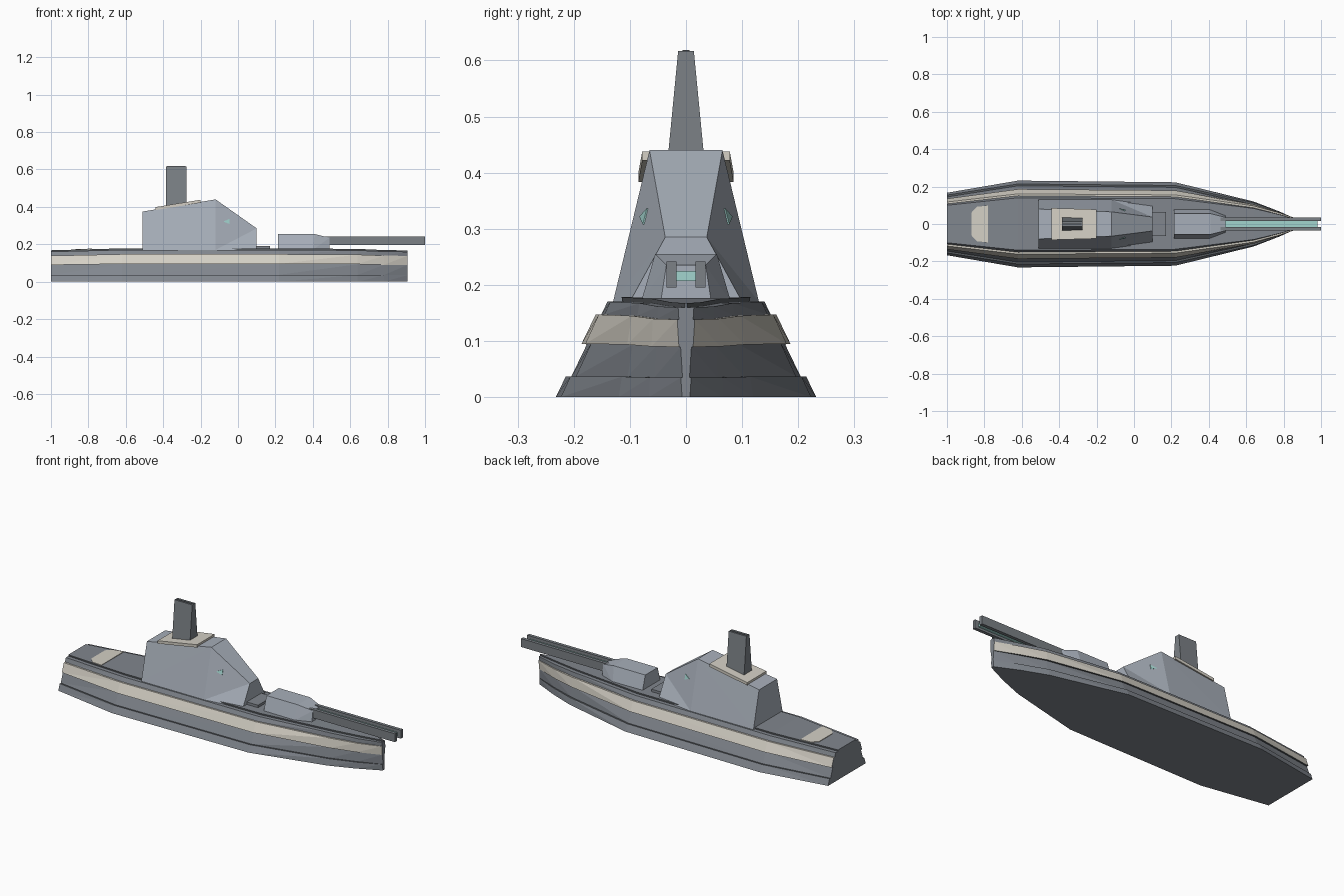
import bpy
import bmesh

default = bpy.data.objects.get("Cube")
if default:
    bpy.data.objects.remove(default, do_unlink=True)


def material(name, rgb):
    m = bpy.data.materials.new(name)
    m.use_nodes = True
    m.diffuse_color = (*rgb, 1)
    m.node_tree.nodes["Principled BSDF"].inputs["Base Color"].default_value = (*rgb, 1)
    return m


HULL = material("hull grey", (0.22, 0.24, 0.27))
UPPER = material("light grey", (0.39, 0.43, 0.49))
STRIPE = material("off white", (0.66, 0.63, 0.56))
DARK = material("dark grey", (0.10, 0.11, 0.12))
MAST = material("mast grey", (0.20, 0.22, 0.24))
GLOW = material("pale cyan", (0.36, 0.66, 0.62))


def finish(name, bm, mats):
    bmesh.ops.recalc_face_normals(bm, faces=bm.faces[:])
    mesh = bpy.data.meshes.new(name)
    bm.to_mesh(mesh)
    bm.free()
    for m in mats:
        mesh.materials.append(m)
    obj = bpy.data.objects.new(name, mesh)
    bpy.context.collection.objects.link(obj)
    return obj


def loft(name, sections, mats, bands=None):
    """Skin half sections (x, [(y, z)...]), mirrored across y = 0."""
    bm = bmesh.new()
    rings = []
    for x, half in sections:
        pts = half + [(-y, z) for y, z in reversed(half)]
        rings.append([bm.verts.new((x, y, z)) for y, z in pts])
    n, h = len(rings[0]), len(rings[0]) // 2
    for a, b in zip(rings, rings[1:]):
        for i in range(n):
            j = (i + 1) % n
            if i < h:
                tris = (a[i], a[j], b[j]), (a[i], b[j], b[i])
            else:
                tris = (a[j], b[i], a[i]), (a[j], b[j], b[i])
            for t in tris:
                f = bm.faces.new(t)
                if bands:
                    f.material_index = bands[min(i, n - 2 - i)] if i < n - 1 else 0
    bm.faces.new(rings[0])
    bm.faces.new(rings[-1])
    return finish(name, bm, mats)


def convex(name, points, mat, mirror=True):
    """Convex solid round the points and, if wanted, their mirror images."""
    bm = bmesh.new()
    for x, y, z in points:
        bm.verts.new((x, y, z))
        if mirror:
            bm.verts.new((x, -y, z))
    bmesh.ops.convex_hull(bm, input=bm.verts[:])
    bmesh.ops.dissolve_limit(bm, angle_limit=0.01, verts=bm.verts[:], edges=bm.edges[:])
    return finish(name, bm, [mat])


def box(name, x0, x1, y0, y1, z0, z1, mat):
    pts = [(x, y, z) for x in (x0, x1) for y in (y0, y1) for z in (z0, z1)]
    return convex(name, pts, mat, mirror=False)


# Hull: inward sloping sides with a proud skirt and a proud pale belt
def hull_section(x, base, deck, scale, lip):
    def w(z):
        return base + (deck - base) * z / 0.17
    half = [(w(0) + lip, 0), (w(.037) + lip, .037), (w(.037), .037), (w(.095), .095),
            (w(.095) + lip, .095), (w(.147) + lip, .147), (w(.147), .147),
            (w(.17), .17), (max(w(.17) - .022, .002), .17), (max(w(.17) - .022, .002), .178)]
    return x, [(y, z * scale) for y, z in half]


stations = [(-1, .157, .10, .944, .01), (-.62, .222, .14, 1, .01),
            (.22, .213, .135, 1, .01), (.64, .11, .083, .985, .01),
            (.78, .058, .05, .95, .008), (.905, .004, .014, .94, .003)]
loft("hull", [hull_section(*s) for s in stations], [HULL, STRIPE, DARK],
     bands=[0, 2, 0, 2, 1, 1, 0, 0, 2, 0])

# Pale marking on the aft deck
marking = [(-.78, .1), (-.84, .092), (-.87, .06)]
convex("aft_deck_marking", [(x, y, .178 + (x + .62) * .026 + dz)
                            for x, y in marking for dz in (-.002, .003)], STRIPE)

# Superstructure
loft("superstructure", [(-.51, [(.13, .17), (.08, .375)]),
                        (-.12, [(.13, .17), (.065, .44)]),
                        (.1, [(.1, .17), (.037, .285)])], [UPPER])
box("front_step", .09, .17, -.065, .065, .17, .192, HULL)

# Roof plate and tapered mast
convex("roof_plate", [(-.44, .085, .383), (-.44, .085, .399),
                      (-.2, .078, .422), (-.2, .078, .438)], STRIPE)
convex("mast", [(x, y, z) for x in (-.385, -.275)
                for y, z in ((.035, .4), (.014, .617))], MAST)
box("mast_cap_slot", -.38, -.28, -.006, .006, .612, .619, DARK)

# Small triangular side lights lying on the sloped walls
for side, label in ((1, "left"), (-1, "right")):
    corners = [(-.078, .322), (-.045, .336), (-.045, .308)]
    pts = []
    for x, z in corners:
        y = .13 - .25 * (z - .17) - .3 * (x + .12)
        pts += [(x, side * (y + d), z) for d in (-.004, .004)]
    convex(label + "_side_light", pts, GLOW, mirror=False)

# Gun turret
convex("gun_turret", [(.215, .08, .17), (.215, .055, .255), (.4, .08, .17), (.41, .055, .255),
                      (.49, .045, .17), (.49, .035, .235)], UPPER)

# Twin rail barrel with a glowing core
for side, label in ((1, "left"), (-1, "right")):
    box(label + "_gun_rail", .44, 1, *sorted((side * .017, side * .035)), .195, .242, MAST)
box("gun_core", .47, .98, -.017, .017, .207, .225, GLOW)
